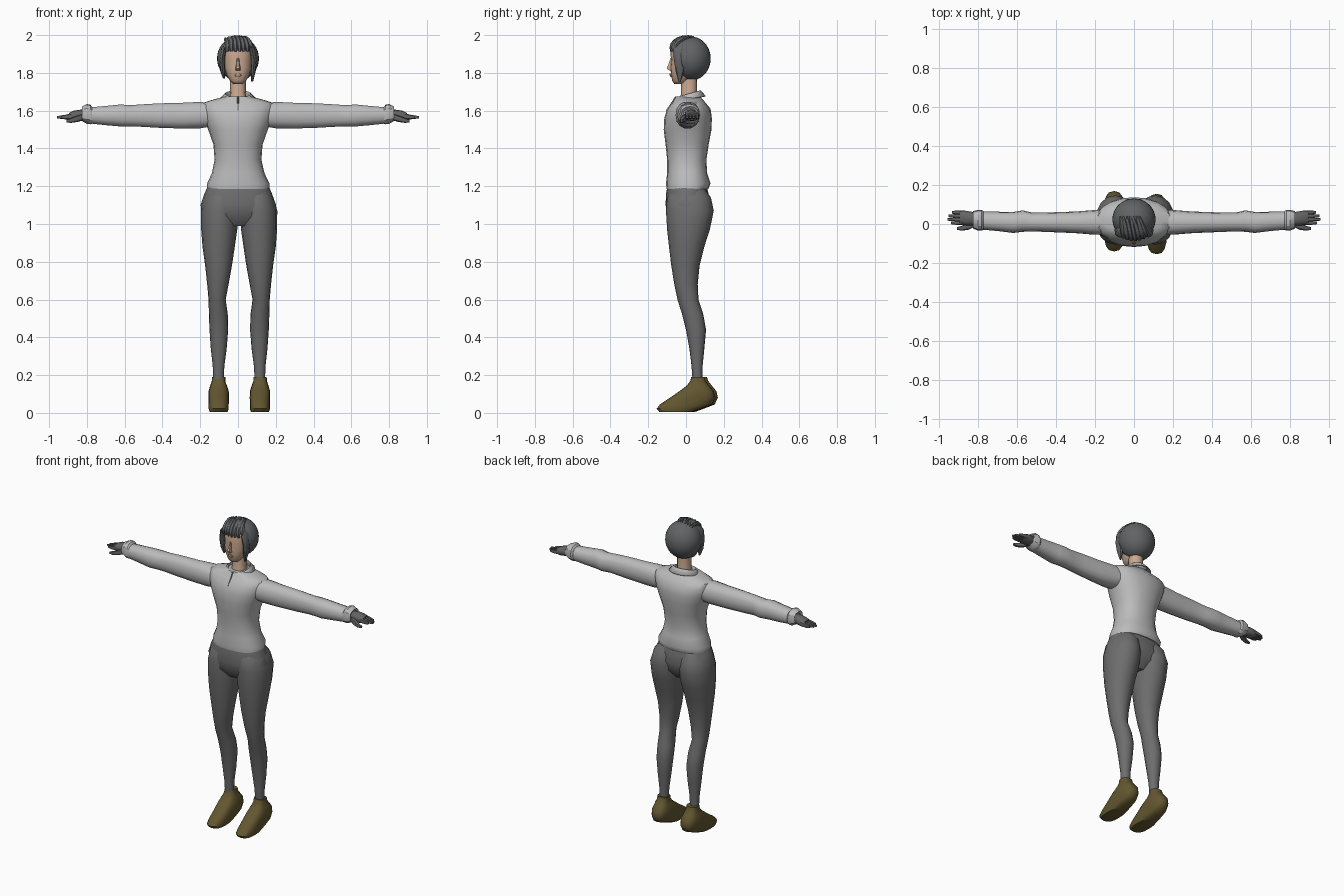
import bpy, bmesh, math, random

random.seed(4)


def material(name, rgb):
    m = bpy.data.materials.new(name)
    m.diffuse_color = (*rgb, 1)
    return m


SHIRT = material("light grey cloth", (0.50, 0.50, 0.50))
PANTS = material("dark grey cloth", (0.155, 0.155, 0.155))
HAIR = material("charcoal hair", (0.12, 0.125, 0.13))
GLOVE = material("dark grey glove", (0.125, 0.125, 0.125))
SKIN = material("skin", (0.60, 0.40, 0.28))
SHOE = material("olive brown leather", (0.125, 0.095, 0.03))


def finish(name, bm, mat, angle=45):
    bmesh.ops.recalc_face_normals(bm, faces=bm.faces)
    me = bpy.data.meshes.new(name)
    bm.to_mesh(me)
    bm.free()
    me.materials.append(mat)
    ob = bpy.data.objects.new(name, me)
    bpy.context.collection.objects.link(ob)
    bpy.ops.object.select_all(action='DESELECT')
    ob.select_set(True)
    bpy.context.view_layer.objects.active = ob
    bpy.ops.object.shade_smooth_by_angle(angle=math.radians(angle))
    return ob


def skin_rings(bm, rings, closed=True):
    """Bridge rings of vertices and cap both ends."""
    n = len(rings[0])
    for a, b in zip(rings, rings[1:]):
        for i in range(n if closed else n - 1):
            j = (i + 1) % n
            bm.faces.new((a[i], a[j], b[j], b[i]))
    if closed:
        bm.faces.new(rings[0])
        bm.faces.new(rings[-1])


def loft(name, rows, mat, axis='z', n=16, power=2.3, side=1, shift=(0, 0), angle=45):
    """Rows are (position, a0, a1, b0, b1): extents of rounded sections along an axis."""
    bm = bmesh.new()
    rings = []
    for t, a0, a1, b0, b1 in rows:
        ring = []
        for i in range(n):
            w = 2 * math.pi * i / n
            c, s = math.cos(w), math.sin(w)
            a = (a0 + a1) / 2 + (a1 - a0) / 2 * math.copysign(abs(c) ** (2 / power), c)
            b = (b0 + b1) / 2 + (b1 - b0) / 2 * math.copysign(abs(s) ** (2 / power), s)
            x, y, z = (a, b, t) if axis == 'z' else (t, a, b)
            ring.append(bm.verts.new((x * side + shift[0], y + shift[1], z)))
        rings.append(ring)
    skin_rings(bm, rings)
    return finish(name, bm, mat, angle)


# Shirt body
loft("shirt_body", [
    (1.185, -.163, .168, -.103, .118), (1.215, -.163, .166, -.106, .13),
    (1.27, -.138, .14, -.1, .112), (1.34, -.124, .124, -.1, .108),
    (1.42, -.13, .13, -.108, .12), (1.5, -.158, .158, -.118, .135),
    (1.56, -.182, .182, -.115, .137), (1.61, -.195, .195, -.1, .13),
    (1.64, -.19, .19, -.075, .105), (1.656, -.14, .14, -.065, .092),
    (1.675, -.07, .07, -.055, .075)], SHIRT, n=20)

# Trousers: hips, then two legs
loft("trouser_hips", [
    (1.2, -.16, .163, -.098, .108), (1.16, -.178, .18, -.106, .12),
    (1.1, -.198, .202, -.108, .128), (1.04, -.19, .195, -.1, .115),
    (.99, -.1, .1, -.06, .07)], PANTS, n=20)
for side, label in ((1, "right"), (-1, "left")):
    loft(label + "_trouser_leg", [
        (1.185, .03, .15, -.07, .1), (1.14, .012, .182, -.1, .132),
        (1.07, .004, .202, -.106, .147), (.97, .01, .201, -.1, .126),
        (.88, .023, .194, -.09, .097), (.78, .038, .18, -.078, .072),
        (.68, .056, .169, -.062, .062), (.6, .071, .162, -.045, .066),
        (.52, .06, .16, -.02, .092), (.44, .058, .157, 0, .106),
        (.34, .066, .15, .018, .097), (.25, .078, .14, .029, .088),
        (.18, .082, .137, .034, .086)],
        PANTS, power=2.1, side=side, shift=(.006, 0))
    # Shoe with raised heel and flat toe
    loft(label + "_shoe", [
        (.004, .062, .157, -.14, .03), (.022, .056, .162, -.155, .08),
        (.045, .056, .162, -.138, .138), (.08, .055, .163, -.085, .155),
        (.115, .056, .163, -.035, .147), (.145, .066, .154, .005, .122),
        (.168, .074, .146, .022, .104), (.19, .074, .145, .028, .097)],
        SHOE, power=2.7, side=side, shift=(.007, 0 if side > 0 else .014))

    # Sleeve with elbow fold and flared cuff
    loft(label + "_sleeve", [
        (.14, -.055, .075, 1.515, 1.64), (.2, -.055, .072, 1.505, 1.648),
        (.3, -.047, .064, 1.504, 1.643), (.42, -.042, .06, 1.508, 1.64),
        (.52, -.038, .058, 1.514, 1.634), (.57, -.04, .07, 1.514, 1.63),
        (.62, -.046, .062, 1.515, 1.634), (.7, -.036, .063, 1.522, 1.626),
        (.79, -.028, .064, 1.532, 1.618)], SHIRT, axis='x', n=14, side=side)
    loft(label + "_cuff", [
        (.772, -.03, .065, 1.53, 1.62), (.782, -.034, .073, 1.528, 1.632),
        (.8, -.034, .073, 1.53, 1.635), (.826, -.024, .066, 1.545, 1.622),
        (.815, -.014, .056, 1.553, 1.61)], SHIRT, axis='x', n=12, side=side, angle=30)

    # Gloved hand: palm, four fingers, thumb
    loft(label + "_palm", [
        (.79, -.002, .05, 1.55, 1.603), (.83, -.008, .062, 1.548, 1.606),
        (.87, -.006, .069, 1.545, 1.6), (.895, -.002, .068, 1.55, 1.588)],
        GLOVE, axis='x', n=12, side=side)
    for k, tip in enumerate((.938, .957, .952, .935)):
        y = -.004 + k * .018
        loft(f"{label}_finger_{k + 1}", [
            (.87, y, y + .019, 1.555, 1.588), (.915, y, y + .019, 1.554, 1.578),
            (tip, y + .003, y + .016, 1.559, 1.571)], GLOVE, axis='x', n=8, side=side)
    loft(label + "_thumb", [
        (.815, -.012, .02, 1.55, 1.585), (.85, -.03, .005, 1.54, 1.574),
        (.885, -.034, -.01, 1.535, 1.56), (.908, -.03, -.016, 1.538, 1.552)],
        GLOVE, axis='x', n=8, side=side)

# Neck, head and nose
loft("neck", [(1.64, -.052, .052, -.04, .066), (1.69, -.041, .041, -.026, .058),
              (1.79, -.042, .042, -.025, .06)], SKIN, n=12)
loft("head", [
    (1.742, -.026, .026, -.062, -.02), (1.758, -.043, .043, -.073, .015),
    (1.79, -.061, .061, -.079, .05), (1.83, -.073, .073, -.083, .08),
    (1.87, -.077, .077, -.079, .1), (1.91, -.078, .078, -.083, .1),
    (1.95, -.065, .065, -.07, .09)], SKIN, n=16, power=2.2, angle=60)
loft("nose", [
    (1.812, -.012, .012, -.09, -.07), (1.824, -.014, .014, -.104, -.07),
    (1.85, -.008, .008, -.092, -.07), (1.88, -.006, .006, -.083, -.07)], SKIN, n=6)
loft("lips", [(1.779, -.012, .012, -.082, -.06), (1.787, -.02, .02, -.087, -.06),
              (1.796, -.012, .012, -.086, -.06)], SKIN, n=8)

# Hair shell, opened around the face
bm = bmesh.new()
bmesh.ops.create_uvsphere(bm, u_segments=28, v_segments=18, radius=1)
for v in bm.verts:
    v.co = (v.co.x * .111, .024 + v.co.y * .107, 1.876 + v.co.z * .117)
gone = []
for f in bm.faces:
    c = f.calc_center_median()
    if c.y < -.025 and c.z < 1.935 - 2.5 * c.x ** 2 and abs(c.x) < .085:
        gone.append(f)
bmesh.ops.delete(bm, geom=gone, context='FACES')
hair = finish("hair_shell", bm, HAIR, 60)
thick = hair.modifiers.new("thickness", 'SOLIDIFY')
thick.thickness = .014

# Locks hanging beside the face
for side, low in ((1, 1.755), (-1, 1.77)):
    loft("right_side_lock" if side > 0 else "left_side_lock", [
        (low, .07, .08, -.04, -.028), (1.81, .068, .094, -.055, -.01),
        (1.87, .07, .1, -.064, .0), (1.93, .058, .09, -.07, .01),
        (1.965, .03, .06, -.06, .01)], HAIR, n=8, side=side)

# Swept strands over the crown
for k in range(7):
    bm = bmesh.new()
    x0 = -.066 + k * .022
    rings = []
    for i in range(8):
        t = i / 7
        w = math.radians(-12 + 112 * t)
        x = x0 * (1 - .25 * t) - .03 * t * t + .008
        out = math.sqrt(max(.05, 1 - (x / .111) ** 2))
        r = .0135 * math.sin(math.pi * (.16 + .8 * t)) + .002
        cy, cz = -math.cos(w), math.sin(w)
        ring = []
        for j in range(6):
            q = 2 * math.pi * j / 6
            d = math.sin(q) * r * .85
            ring.append(bm.verts.new((x + math.cos(q) * r,
                                      .024 + cy * (.103 * out + d),
                                      1.925 + cz * (.066 * out + d) + .004 * random.random())))
        rings.append(ring)
    skin_rings(bm, rings)
    finish(f"crown_strand_{k + 1}", bm, HAIR)

# Folded collar, open at the front with two points
bm = bmesh.new()
rings = [[], [], []]
steps = 18
for i in range(steps + 1):
    w = math.radians(-78 + 336 * i / steps)
    c, s = math.cos(w), math.sin(w)
    back = (s + 1) / 2
    tip = max(0, -s) ** 6
    for ring, r, z in ((rings[0], .058, 1.655), (rings[1], .064, 1.672 + .036 * back),
                       (rings[2], .09, 1.652 + .026 * back - .014 * tip)):
        ring.append(bm.verts.new((c * r * 1.06, .014 + s * r, z)))
skin_rings(bm, rings, closed=False)
collar = finish("collar", bm, SHIRT, 40)
thick = collar.modifiers.new("thickness", 'SOLIDIFY')
thick.thickness = .006

# Short neck placket
loft("neck_placket", [(1.6, -.003, .003, -.108, -.1), (1.64, -.004, .004, -.08, -.07),
                      (1.675, -.006, .006, -.058, -.05)], PANTS, n=6)
